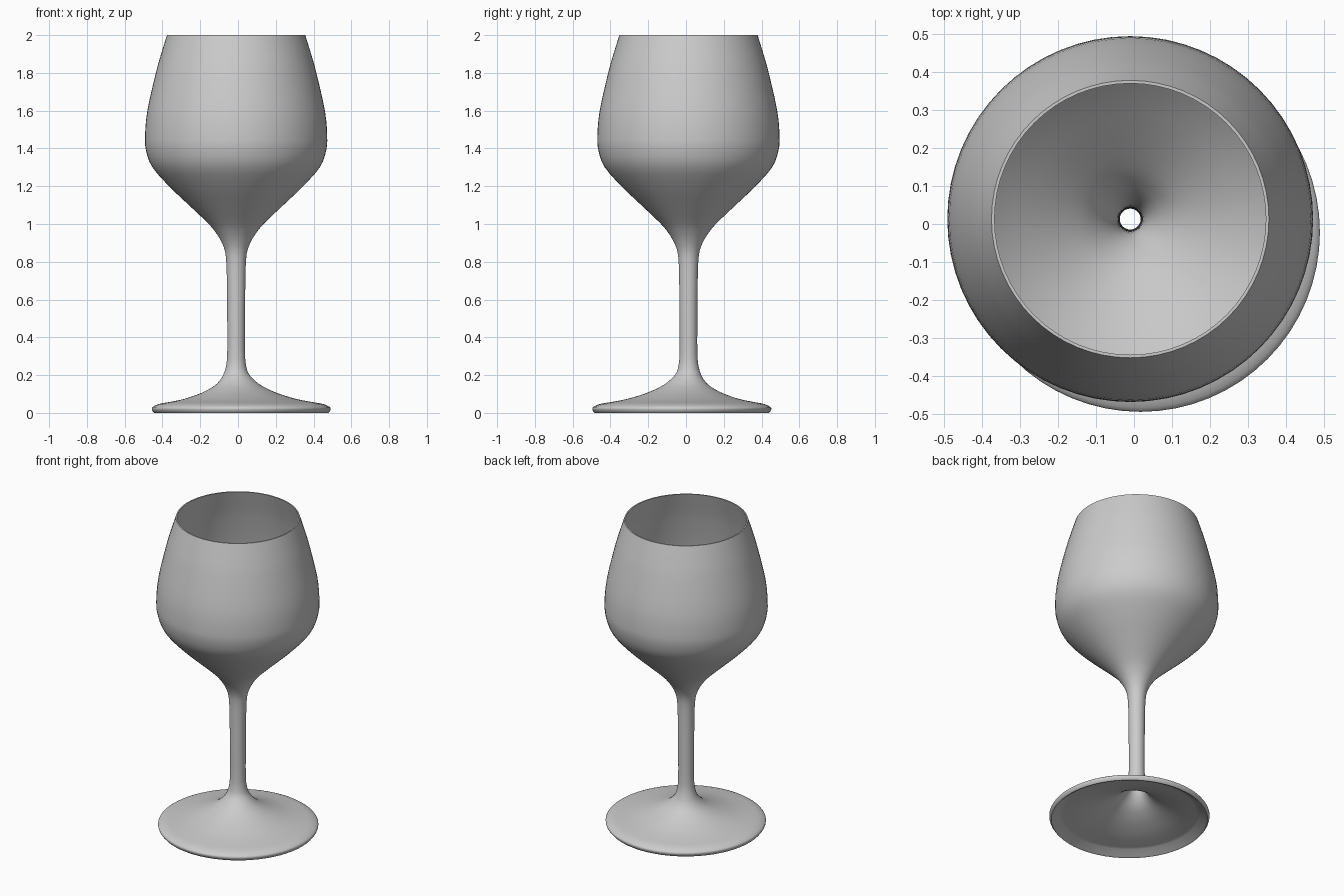
import bpy, bmesh, math
from mathutils import Vector

if "Cube" in bpy.data.objects:
    bpy.data.objects.remove(bpy.data.objects["Cube"])

SEG = 64
# Outer profile (radius, height) from foot rim up to lip
OUTER = [(0.462, 0.0), (0.472, 0.014), (0.470, 0.03), (0.435, 0.047), (0.375, 0.058),
         (0.30, 0.073), (0.22, 0.098), (0.16, 0.124), (0.11, 0.155), (0.07, 0.20),
         (0.053, 0.25), (0.047, 0.32), (0.047, 0.5), (0.049, 0.7), (0.052, 0.8),
         (0.060, 0.86), (0.080, 0.91), (0.108, 0.955), (0.15, 1.005), (0.25, 1.10),
         (0.35, 1.195), (0.443, 1.30), (0.477, 1.39), (0.482, 1.47), (0.470, 1.60),
         (0.425, 1.80), (0.397, 1.90), (0.366, 2.0)]


def smooth_curve(pts, n=3):
    """Catmull-Rom sampling through the profile points."""
    p = [Vector(q) for q in pts]
    p = [p[0]] + p + [p[-1]]
    out = []
    for i in range(1, len(p) - 2):
        a, b, c, d = p[i - 1:i + 3]
        for k in range(n):
            t = k / n
            out.append(0.5 * (2 * b + (c - a) * t + (2 * a - 5 * b + 4 * c - d) * t * t
                              + (3 * b - a - 3 * c + d) * t ** 3))
    return out + [p[-1]]


def clamp01(v):
    return max(0.0, min(1.0, v))


def inner_wall(curve):
    """Offset the outer curve inward, thick at the stem and thin at the lip."""
    res = []
    for i in range(len(curve)):
        if curve[i].y < 0.05:
            continue
        d = (curve[min(i + 1, len(curve) - 1)] - curve[i - 1]).normalized()
        t = 0.019 - 0.011 * clamp01((curve[i].y - 0.9) / 0.5)
        q = curve[i] + Vector((-d.y, d.x)) * t
        res.append(Vector((max(q.x, 0.027), q.y)))
    res[-1] = curve[-1] - Vector((0.008, 0))
    return res


def axis(z):
    """The foot sits slightly off the axis of stem and bowl."""
    f = 1 - clamp01((z - 0.04) / 0.17)
    return -0.010 + 0.027 * f, 0.013 - 0.035 * f


outer = smooth_curve(OUTER)
loop = outer + inner_wall(outer)[::-1] + [Vector((0.45, 0.004))]

# Revolve the closed wall section
bm = bmesh.new()
rings = []
for p in loop:
    cx, cy = axis(p.y)
    rings.append([bm.verts.new((cx + p.x * math.cos(2 * math.pi * s / SEG),
                                cy + p.x * math.sin(2 * math.pi * s / SEG),
                                max(0.0, p.y))) for s in range(SEG)])
for a, b in zip(rings, rings[1:] + rings[:1]):
    for s in range(SEG):
        n = (s + 1) % SEG
        bm.faces.new((a[s], a[n], b[n], b[s]))
bmesh.ops.recalc_face_normals(bm, faces=bm.faces)

mesh = bpy.data.meshes.new("wine_glass")
bm.to_mesh(mesh)
bm.free()
glass = bpy.data.objects.new("wine_glass", mesh)
bpy.context.collection.objects.link(glass)
bpy.context.view_layer.objects.active = glass
glass.select_set(True)
bpy.ops.object.shade_smooth_by_angle(angle=math.radians(40))
